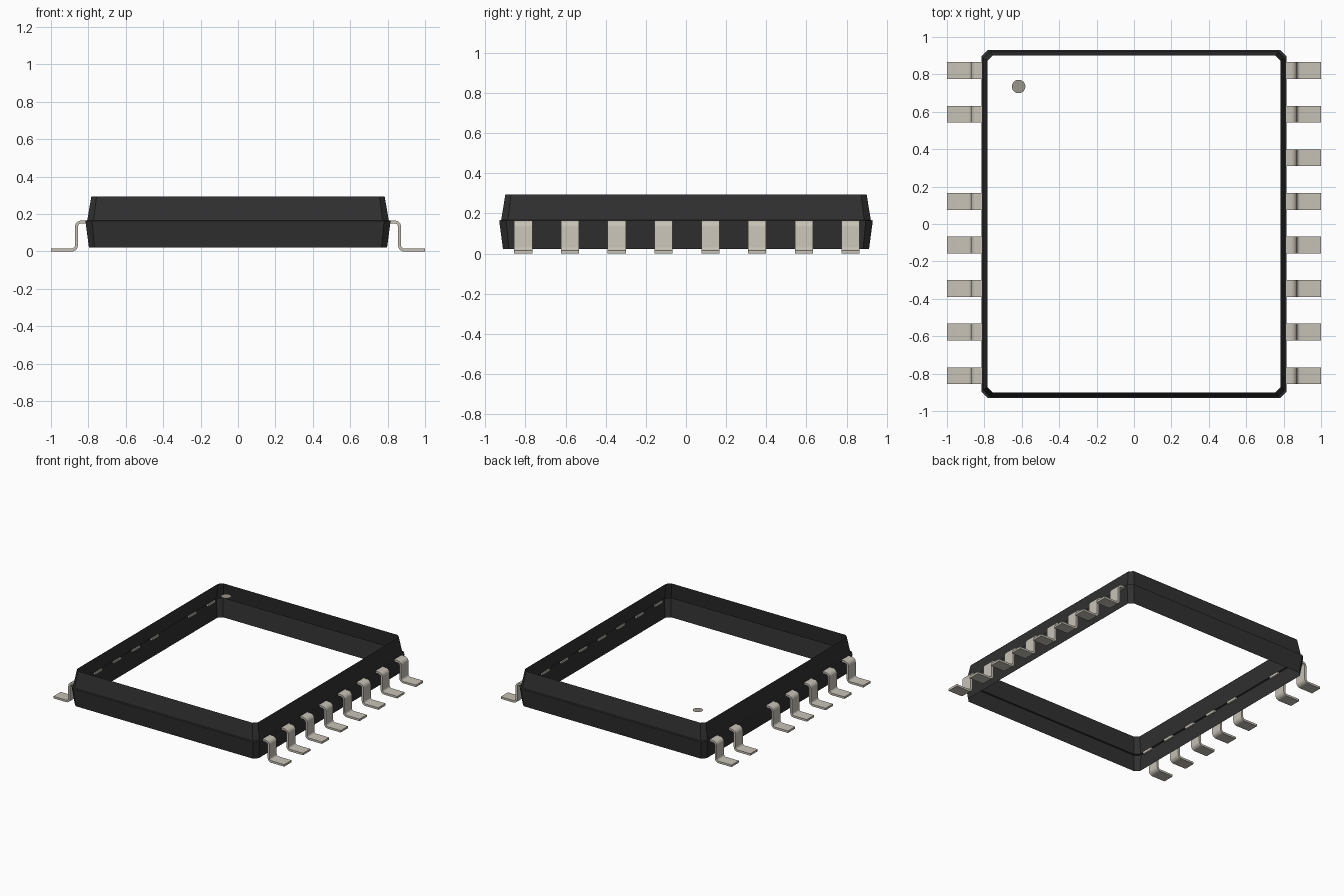
import bpy
import bmesh
from math import cos, sin, radians, pi

old = bpy.data.objects.get("Cube")
if old:
    bpy.data.objects.remove(old, do_unlink=True)


def make_material(name, rgb):
    mat = bpy.data.materials.new(name)
    mat.use_nodes = True
    mat.diffuse_color = (*rgb, 1)
    bsdf = mat.node_tree.nodes["Principled BSDF"]
    bsdf.inputs["Base Color"].default_value = (*rgb, 1)
    bsdf.inputs["Roughness"].default_value = 0.6
    return mat


black = make_material("black plastic", (0.03, 0.03, 0.03))
metal = make_material("pale metal", (0.57, 0.54, 0.47))
grey = make_material("marker grey", (0.32, 0.31, 0.26))


def finish(name, bm, mat):
    mesh = bpy.data.meshes.new(name)
    bm.to_mesh(mesh)
    bm.free()
    mesh.materials.append(mat)
    obj = bpy.data.objects.new(name, mesh)
    bpy.context.collection.objects.link(obj)
    return obj


def ring(bm, hx, hy, z, cut):
    """Rectangle with chamfered corners, counter-clockwise."""
    pts = [(hx, hy - cut), (hx - cut, hy), (cut - hx, hy), (-hx, hy - cut),
           (-hx, cut - hy), (cut - hx, -hy), (hx - cut, -hy), (hx, cut - hy)]
    return [bm.verts.new((x, y, z)) for x, y in pts]


# Body: open tapered walls with a narrow ledge at the parting line
bm = bmesh.new()
levels = [(0.797, 0.912, 0.022, 0.03), (0.816, 0.931, 0.164, 0.035),
          (0.806, 0.921, 0.167, 0.033), (0.784, 0.90, 0.295, 0.028)]
rings = [ring(bm, *level) for level in levels]
for low, high in zip(rings, rings[1:]):
    for i in range(8):
        j = (i + 1) % 8
        bm.faces.new((low[i], low[j], high[j], high[i]))
finish("body_walls", bm, black)

# Round marker near the back corner
bm = bmesh.new()
bmesh.ops.create_circle(bm, cap_ends=True, segments=32, radius=0.036)
bmesh.ops.translate(bm, verts=bm.verts, vec=(-0.617, 0.735, 0.295))
finish("corner_marker", bm, grey)


# Pins: a bent strip swept across its width
HALF, BEND, STEPS = 0.008, 0.025, 6
STEM, TOP, FOOT = 0.864, 0.157, 0.008


def strip_side(offset):
    """Edge of the bent strip at a distance from its centre line."""
    pts = [(0.80, TOP + offset)]
    for i in range(STEPS + 1):
        a = radians(90 - 90 * i / STEPS)
        r = BEND + offset
        pts.append((STEM - BEND + r * cos(a), TOP - BEND + r * sin(a)))
    for i in range(STEPS + 1):
        a = pi + radians(90 * i / STEPS)
        r = BEND - offset
        pts.append((STEM + BEND + r * cos(a), FOOT + BEND + r * sin(a)))
    pts.append((1.0, FOOT + offset))
    return pts


def make_pin(name, side, y, width=0.09):
    bm = bmesh.new()
    rows = []
    for offset in (HALF, -HALF):
        for dy in (-width / 2, width / 2):
            rows.append([bm.verts.new((side * x, y + dy, z))
                         for x, z in strip_side(offset)])
    loop = [rows[0], rows[1], rows[3], rows[2]]
    for k in range(4):
        a, b = loop[k], loop[(k + 1) % 4]
        for i in range(len(a) - 1):
            bm.faces.new((a[i], a[i + 1], b[i + 1], b[i]))
    for end in (0, -1):
        bm.faces.new([row[end] for row in loop])
    bmesh.ops.recalc_face_normals(bm, faces=bm.faces)
    return finish(name, bm, metal)


pins = []
for side, label in ((1, "left"), (-1, "right")):
    for n in range(8):
        # One position on this side is empty
        if side < 0 and n == 2:
            continue
        pins.append(make_pin(f"{label}_pin_{n + 1}", side, 0.82 - n * 0.233))

bpy.ops.object.select_all(action="DESELECT")
for pin in pins:
    pin.select_set(True)
bpy.context.view_layer.objects.active = pins[0]
bpy.ops.object.shade_smooth_by_angle(angle=radians(35))
